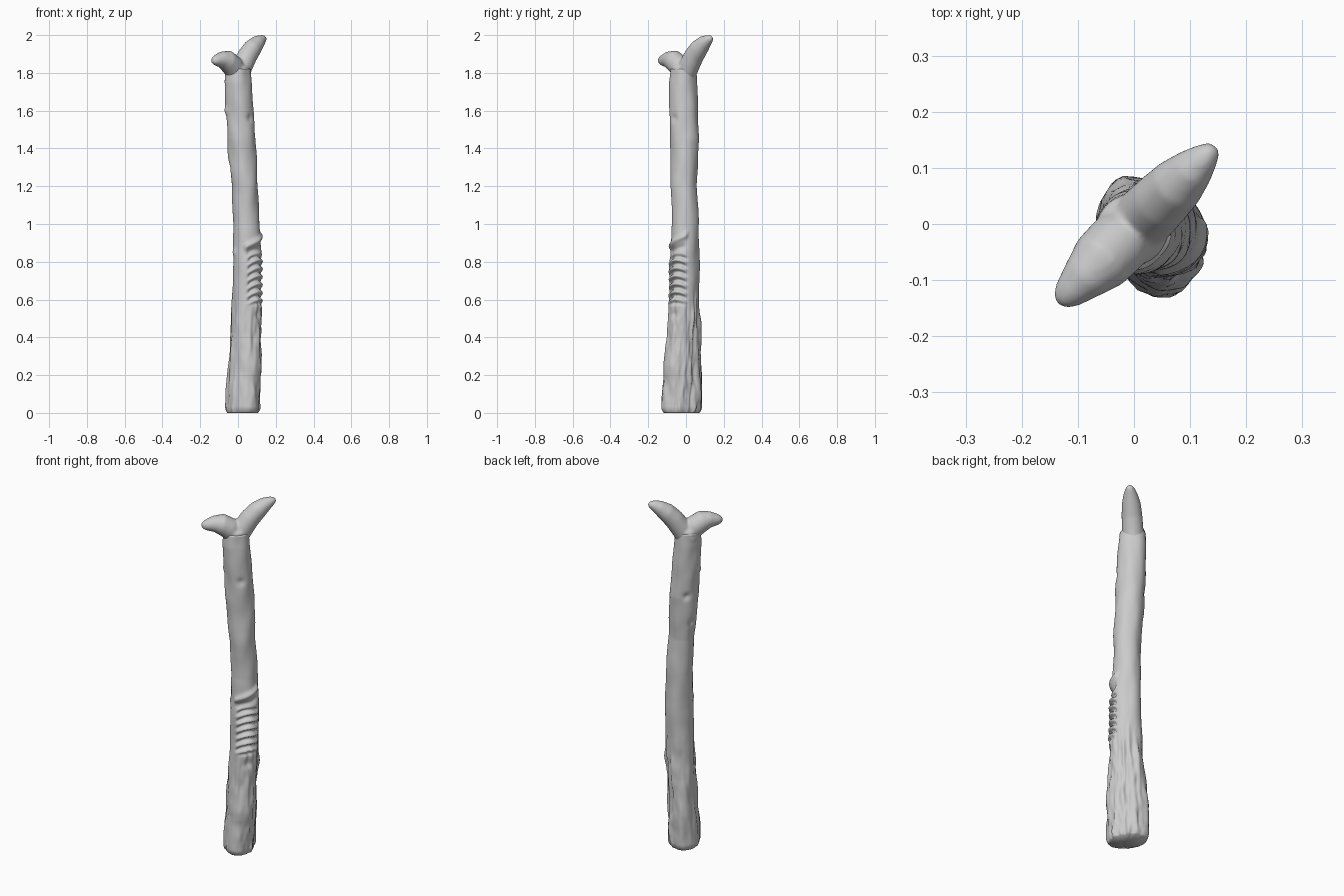
import bpy, bmesh, math
from mathutils import Vector, noise

cube = bpy.data.objects.get("Cube")
if cube:
    bpy.data.objects.remove(cube, do_unlink=True)

grey = bpy.data.materials.new("weathered grey")
grey.use_nodes = True
grey.diffuse_color = (0.6, 0.6, 0.6, 1)
grey.node_tree.nodes["Principled BSDF"].inputs["Base Color"].default_value = (0.6, 0.6, 0.6, 1)

U = Vector((1, 1, 0)).normalized()    # direction the fork spreads along
V = Vector((-1, 1, 0)).normalized()
Z = Vector((0, 0, 1))


def add_loft(bm, rings):
    """Skin a list of closed rings and cap both ends."""
    loops = [[bm.verts.new(p) for p in ring] for ring in rings]
    for a, b in zip(loops, loops[1:]):
        n = len(a)
        for i in range(n):
            j = (i + 1) % n
            bm.faces.new((a[i], a[j], b[j], b[i]))
    bm.faces.new(loops[0][::-1])
    bm.faces.new(loops[-1])


def finish(name, bm):
    bmesh.ops.recalc_face_normals(bm, faces=bm.faces)
    mesh = bpy.data.meshes.new(name)
    bm.to_mesh(mesh)
    bm.free()
    mesh.materials.append(grey)
    mesh.shade_smooth()
    obj = bpy.data.objects.new(name, mesh)
    bpy.context.collection.objects.link(obj)
    return obj


def smooth(a, b, x):
    t = min(1, max(0, (x - a) / (b - a)))
    return t * t * (3 - 2 * t)


def bump(x, width):
    return math.exp(-(x / width) ** 2)


def turn(a, b):
    """Signed angle from b to a."""
    return (a - b + math.pi) % (2 * math.pi) - math.pi


# Trunk sections: height, centre x, centre y, minor radius, major radius
SECTIONS = [
    (0.0, .023, -.02, .085, .118), (0.2, .03, -.018, .081, .112),
    (0.4, .04, -.013, .078, .094), (0.6, .047, -.01, .076, .085),
    (0.8, .05, -.008, .074, .079), (1.0, .045, -.003, .070, .070),
    (1.2, .035, -.01, .068, .070), (1.45, .018, -.008, .076, .077),
    (1.6, .01, -.012, .071, .075), (1.75, 0, -.015, .070, .073),
    (1.82, -.002, -.013, .066, .068)]
KNOTS = [(170, 1.3, -.012), (135, 1.46, -.010), (195, 1.6, .009),
         (-45, 1.56, -.008), (200, .85, .008)]


def section(z):
    for a, b in zip(SECTIONS, SECTIONS[1:]):
        if z <= b[0]:
            t = (z - a[0]) / (b[0] - a[0])
            return [p + (q - p) * t for p, q in zip(a, b)][1:]
    return SECTIONS[-1][1:]


def carving(angle, z):
    """Ladder of drooping ribs with a hooked ridge above and pits below."""
    d = turn(angle, -math.pi / 4)
    across = smooth(.95, .65, abs(d - .1))
    panel = smooth(.56, .60, z) * smooth(.85, .82, z)
    ribs = math.sin((z + .03 * d * d - .012 * d) * 2 * math.pi / .042)
    h = across * panel * (-.005 + .011 * ribs)
    h += .013 * bump(z - .91 - .035 * d, .017) * smooth(1.1, .8, abs(d))
    h -= .012 * bump(z - .865 - .02 * d, .018) * smooth(1.0, .6, abs(d))
    h -= .012 * bump(z - .52, .025) * bump(d - .1, .3)
    return h


def bark(angle, z):
    """Long vertical furrows low on the trunk, faint lumps above."""
    c, s = math.cos(angle), math.sin(angle)
    amount = smooth(.7, .45, z) * (.45 + .55 * smooth(-.3, .6, c + .4 * s))
    furrow = noise.noise(Vector((c * 3.2, s * 3.2, z * 5)))
    fine = noise.noise(Vector((c * 6, s * 6, z * 14 + 7)))
    lump = noise.noise(Vector((c * 1.2, s * 1.2, z * 7 + 3)))
    return amount * (.016 * furrow + .007 * fine - .004) + .006 * lump


# Trunk
SIDES, RINGS, TOP = 72, 270, 1.82
AXIS = math.radians(-60)
rings = []
for k in range(RINGS + 1):
    z = TOP * k / RINGS
    cx, cy, minor, major = section(z)
    edge = 1 - .13 * (1 - min(1, z / .035)) ** 2
    ring = []
    for i in range(SIDES):
        angle = 2 * math.pi * i / SIDES
        a = angle - AXIS
        r = minor * major / math.hypot(minor * math.cos(a), major * math.sin(a))
        r += bark(angle, z) + carving(angle, z)
        for deg, height, depth in KNOTS:
            off = turn(angle, math.radians(deg)) * minor
            r += depth * bump(math.hypot(off, z - height), .02)
        r *= edge
        ring.append((cx + r * math.cos(angle), cy + r * math.sin(angle), z))
    rings.append(ring)
bm = bmesh.new()
add_loft(bm, rings)
finish("trunk", bm)


# Fork: rows are distance along the spread, height, radius
def add_branch(bm, rows):
    pts = [Vector((u, z)) for u, z, _ in rows]
    rings = []
    for i, (u, z, r) in enumerate(rows):
        d = (pts[min(i + 1, len(pts) - 1)] - pts[max(i - 1, 0)]).normalized()
        normal = Z * d.x - U * d.y
        centre = U * u + Z * z - V * .005
        rings.append([centre + r * (math.cos(t) * V + math.sin(t) * normal)
                      for t in (2 * math.pi * j / 24 for j in range(24))])
    add_loft(bm, rings)


bm = bmesh.new()
add_branch(bm, [(-.01, 1.74, .062), (-.01, 1.79, .066), (-.01, 1.83, .063),
                (-.01, 1.845, .045)])
add_branch(bm, [(-.01, 1.80, .055), (-.05, 1.84, .058), (-.09, 1.865, .056),
                (-.13, 1.87, .043), (-.17, 1.866, .029), (-.187, 1.864, .020),
                (-.195, 1.863, .010)])
add_branch(bm, [(0, 1.79, .055), (.03, 1.84, .055), (.065, 1.89, .053),
                (.105, 1.932, .049), (.145, 1.962, .038), (.175, 1.977, .026),
                (.192, 1.983, .017), (.20, 1.985, .008)])
fork = finish("fork", bm)
blend = fork.modifiers.new("blend", 'REMESH')
blend.mode = 'VOXEL'
blend.voxel_size = .006
blend.use_smooth_shade = True
soften = fork.modifiers.new("soften", 'SMOOTH')
soften.factor = .5
soften.iterations = 8
